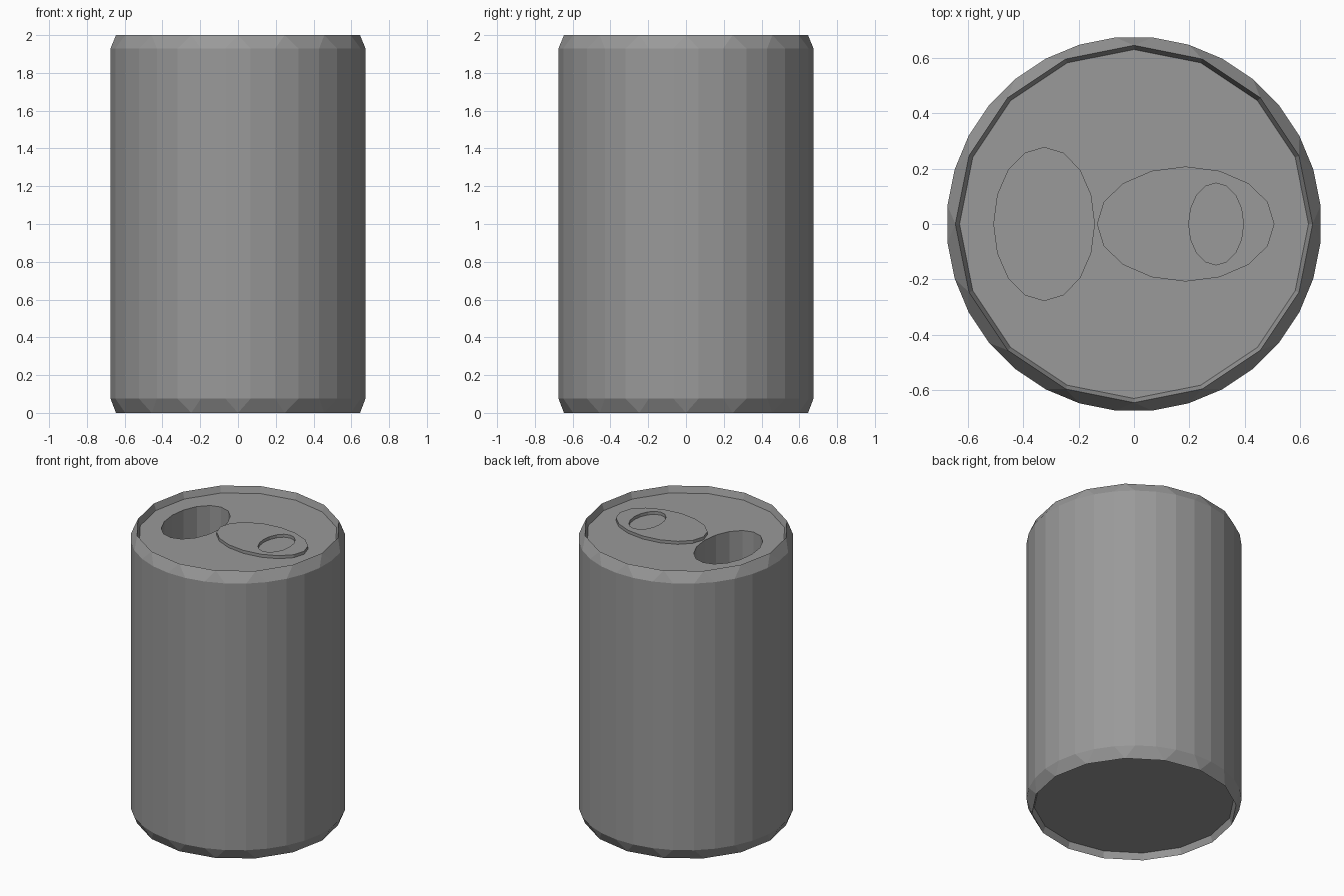
import bpy, bmesh, math

if "Cube" in bpy.data.objects:
    bpy.data.objects.remove(bpy.data.objects["Cube"])

grey = bpy.data.materials.new("plain grey")
grey.diffuse_color = (0.32, 0.32, 0.32, 1)
grey.use_nodes = True
grey.node_tree.nodes["Principled BSDF"].inputs["Base Color"].default_value = grey.diffuse_color


def ring(bm, n, cx, rx, ry, z, phase=0.0):
    """Elliptical loop of n vertices centred on (cx, 0)."""
    return [bm.verts.new((cx + rx * math.cos((i + phase) * math.tau / n),
                          ry * math.sin((i + phase) * math.tau / n), z))
            for i in range(n)]


def bridge(bm, a, b):
    """Quads between two loops of equal count."""
    n = len(a)
    for i in range(n):
        j = (i + 1) % n
        bm.faces.new((a[i], a[j], b[j], b[i]))


def chamfer(bm, few, many):
    """Triangles and quads between a loop and one with twice its count."""
    n, m = len(few), len(many)
    for i in range(n):
        p, q = few[i], few[(i + 1) % n]
        bm.faces.new((p, many[(2 * i - 1) % m], many[2 * i]))
        bm.faces.new((p, many[2 * i], many[(2 * i + 1) % m], q))


def finish(bm, name):
    bmesh.ops.recalc_face_normals(bm, faces=bm.faces[:])
    mesh = bpy.data.meshes.new(name)
    bm.to_mesh(mesh)
    bm.free()
    mesh.materials.append(grey)
    obj = bpy.data.objects.new(name, mesh)
    bpy.context.collection.objects.link(obj)
    return obj


LID = 1.955

# Can body: 32-sided wall, chamfers down to 16-sided rims, recessed ends
bm = bmesh.new()
wall_low = ring(bm, 32, 0, 0.678, 0.678, 0.075, 0.5)
wall_high = ring(bm, 32, 0, 0.678, 0.678, 1.93, 0.5)
rim_low = ring(bm, 16, 0, 0.646, 0.646, 0)
rim_high = ring(bm, 16, 0, 0.646, 0.646, 2)
base = ring(bm, 16, 0, 0.631, 0.631, 2 - LID)
lid = ring(bm, 16, 0, 0.631, 0.631, LID)
bridge(bm, wall_low, wall_high)
chamfer(bm, rim_low, wall_low)
chamfer(bm, rim_high, wall_high)
bridge(bm, rim_low, base)
bridge(bm, rim_high, lid)
bm.faces.new(base)

# Drinking opening: deep oval pocket in the lid
mouth = ring(bm, 16, -0.325, 0.182, 0.277, LID)
pocket = ring(bm, 16, -0.325, 0.182, 0.277, 1.71)
bridge(bm, lid, mouth)
bridge(bm, mouth, pocket)
bm.faces.new(pocket)
finish(bm, "can_body")

# Pull tab: flat oval plate with a finger hole, resting on the lid
bm = bmesh.new()
loops = []
for cx, rx, ry in ((0.187, 0.321, 0.208), (0.297, 0.099, 0.148)):
    loops.append([ring(bm, 16, cx, rx, ry, z) for z in (LID, LID + 0.021)])
outer, hole = loops
bridge(bm, outer[0], outer[1])
bridge(bm, hole[0], hole[1])
bridge(bm, outer[1], hole[1])
bridge(bm, outer[0], hole[0])
finish(bm, "pull_tab")
